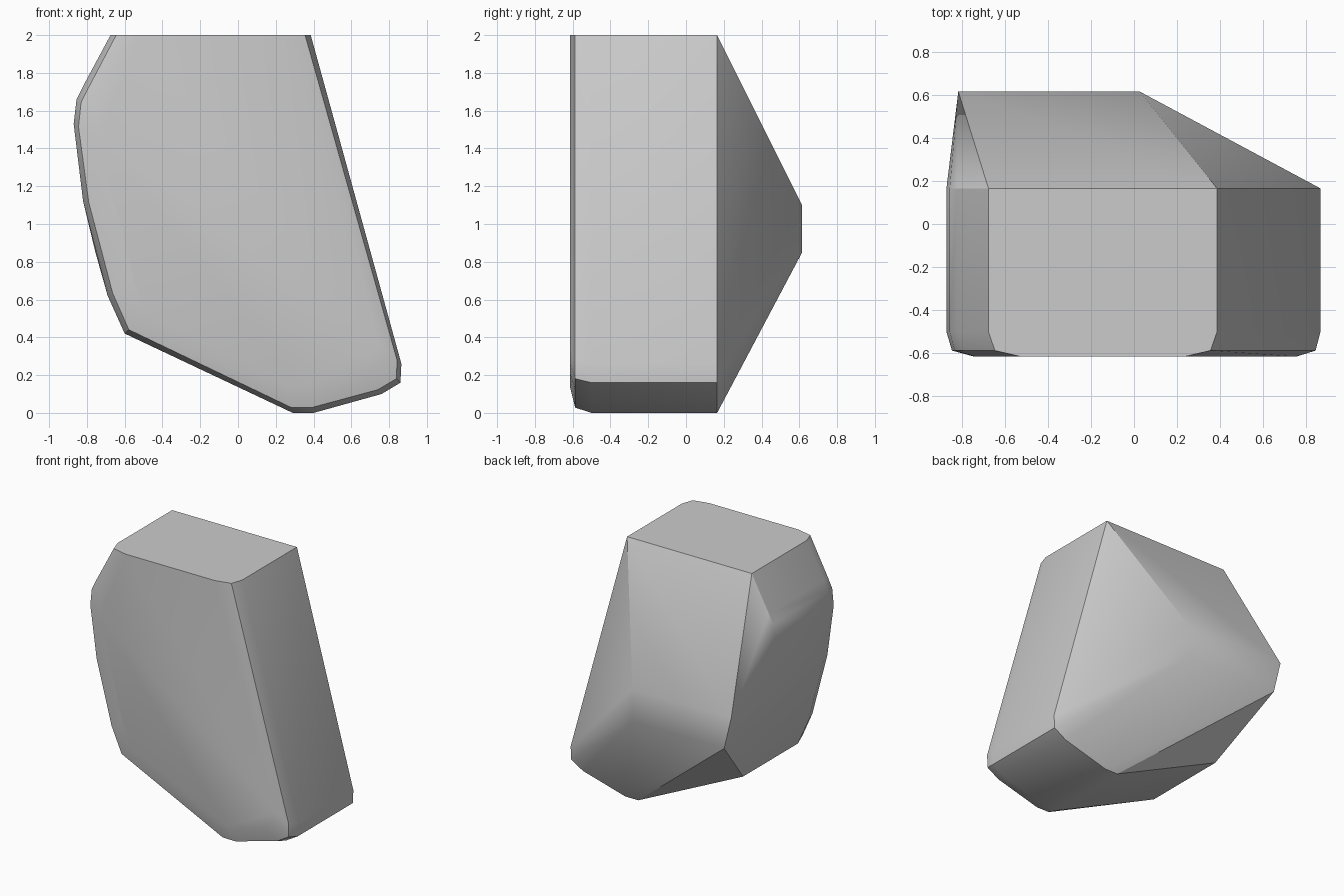
import bpy
import bmesh
import math
from mathutils import Vector

cube = bpy.data.objects.get("Cube")
if cube:
    bpy.data.objects.remove(cube, do_unlink=True)

# Stone material
grey = bpy.data.materials.new("stone grey")
grey.use_nodes = True
colour = (0.6, 0.6, 0.6, 1)
grey.diffuse_color = colour
grey.node_tree.nodes["Principled BSDF"].inputs["Base Color"].default_value = colour

# Side outline of the boulder as (x, z), flat cut along the top
TOP = 2.0
outline = [(-0.675, TOP), (0.385, TOP), (0.865, 0.26), (0.86, 0.16), (0.76, 0.10),
           (0.40, 0), (0.29, 0), (-0.60, 0.42), (-0.69, 0.62), (-0.82, 1.12),
           (-0.87, 1.53), (-0.855, 1.66), (-0.82, 1.73)]
centre = Vector((0, 1))


def ring(y, inset):
    """Outline at depth y, pulled inwards but kept flush with the top cut."""
    points = []
    for x, z in outline:
        if z == TOP:
            points.append((x - math.copysign(inset, x), y, z))
        else:
            p = Vector((x, z))
            p -= (p - centre).normalized() * inset
            points.append((p.x, y, p.y))
    return points


# Straight body, then a rounded front rim
points = ring(0.165, 0) + ring(-0.50, 0) + ring(-0.587, 0.03) + ring(-0.615, 0.15)

# Blunt ridge at the back
points += [(-0.815, 0.615, 1.10), (0.025, 0.615, 1.10),
           (-0.755, 0.615, 0.85), (0.025, 0.615, 0.85)]

# Wrap the points in one convex boulder
bm = bmesh.new()
for p in points:
    bm.verts.new(p)
hull = bmesh.ops.convex_hull(bm, input=bm.verts)
loose = {v for v in hull["geom_interior"] + hull["geom_unused"]
         if isinstance(v, bmesh.types.BMVert) and not v.link_faces}
bmesh.ops.delete(bm, geom=list(loose), context="VERTS")
bmesh.ops.dissolve_limit(bm, angle_limit=math.radians(1), verts=bm.verts, edges=bm.edges)
bmesh.ops.recalc_face_normals(bm, faces=bm.faces)

mesh = bpy.data.meshes.new("boulder")
bm.to_mesh(mesh)
bm.free()
mesh.materials.append(grey)
boulder = bpy.data.objects.new("boulder", mesh)
bpy.context.collection.objects.link(boulder)

# Smooth shading with sharp creases
bpy.context.view_layer.objects.active = boulder
boulder.select_set(True)
bpy.ops.object.shade_smooth_by_angle(angle=math.radians(30))
